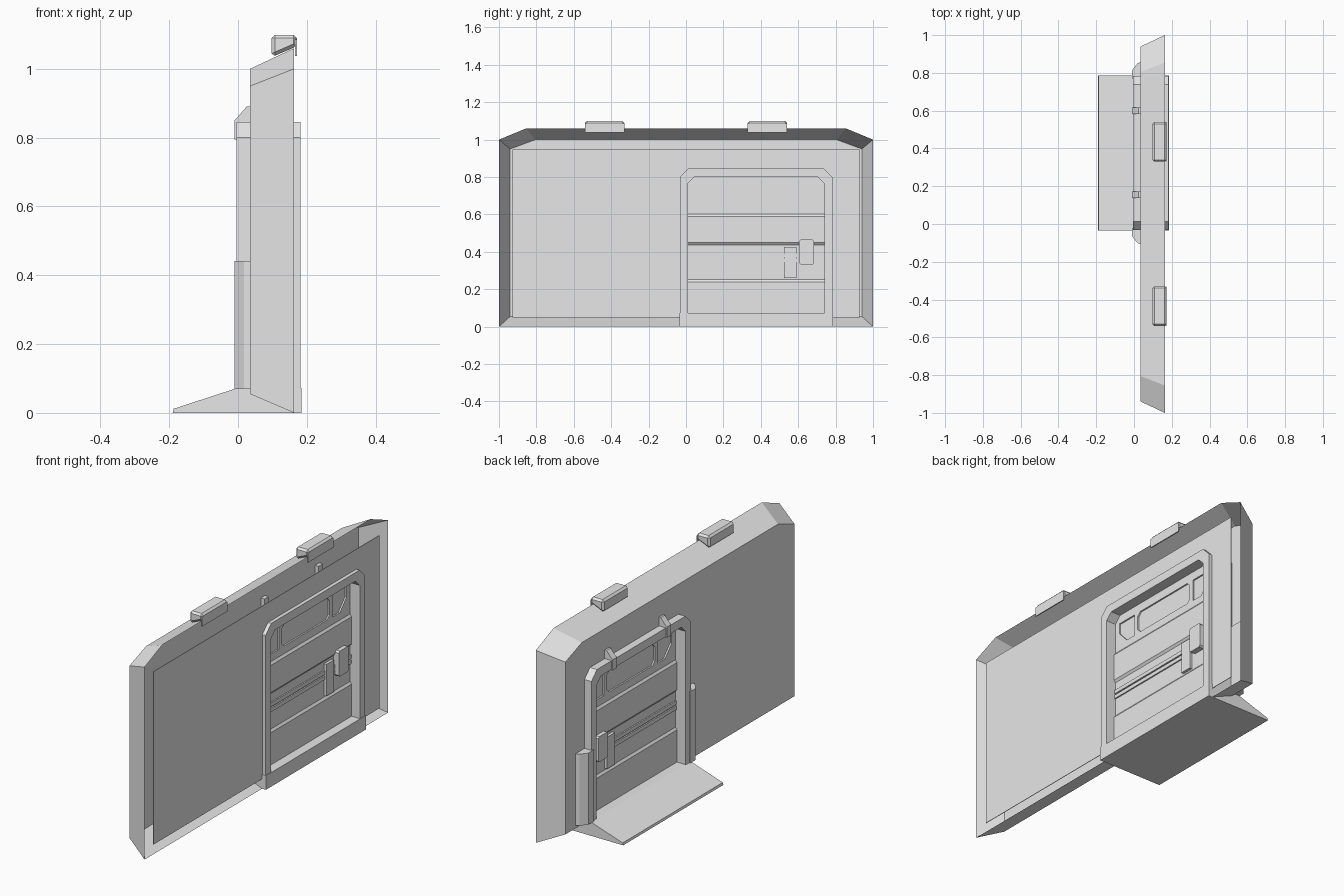
import bpy
import bmesh
from mathutils import Vector

old = bpy.data.objects.get("Cube")
if old:
    bpy.data.objects.remove(old, do_unlink=True)

grey = bpy.data.materials.new("light_grey")
grey.use_nodes = True
grey.diffuse_color = (0.8, 0.8, 0.8, 1)
grey.node_tree.nodes["Principled BSDF"].inputs["Base Color"].default_value = (0.8, 0.8, 0.8, 1)

MID = 0.375      # centre of the doorway along y
BACK, RIM = 0.035, 0.163


def finish(name, bm):
    bmesh.ops.recalc_face_normals(bm, faces=bm.faces)
    mesh = bpy.data.meshes.new(name)
    bm.to_mesh(mesh)
    bm.free()
    mesh.materials.append(grey)
    obj = bpy.data.objects.new(name, mesh)
    bpy.context.scene.collection.objects.link(obj)
    return obj


def place(axis, p, t):
    """Put a 2D profile point at depth t along an axis."""
    return {"x": (t, p[0], p[1]), "y": (p[0], t, p[1]), "z": (p[0], p[1], t)}[axis]


def prism(name, axis, pts, a, b, bevel=0):
    bm = bmesh.new()
    face = bm.faces.new([bm.verts.new(place(axis, p, a)) for p in pts])
    out = bmesh.ops.extrude_face_region(bm, geom=[face])
    verts = [g for g in out["geom"] if isinstance(g, bmesh.types.BMVert)]
    shift = Vector(place(axis, (0, 0), b - a))
    bmesh.ops.translate(bm, verts=verts, vec=shift)
    obj = finish(name, bm)
    if bevel:
        mod = obj.modifiers.new("bevel", "BEVEL")
        mod.width = bevel
        mod.segments = 1
    return obj


def rect(y0, y1, z0, z1, c=0):
    """Rectangle with optionally chamfered corners."""
    if not c:
        return [(y0, z0), (y1, z0), (y1, z1), (y0, z1)]
    return [(y0 + c, z0), (y1 - c, z0), (y1, z0 + c), (y1, z1 - c),
            (y1 - c, z1), (y0 + c, z1), (y0, z1 - c), (y0, z0 + c)]


def arch(half, z0, top, c):
    """Open doorway outline, from the foot at -y to the foot at +y."""
    return [(MID - half, z0), (MID - half, top - c), (MID - half + c, top),
            (MID + half - c, top), (MID + half, top - c), (MID + half, z0)]


def flip(pts):
    return [(2 * MID - y, z) for y, z in pts]


def hull(half, bottom, shoulder, top, inset):
    """Wall outline with two chamfered top corners."""
    return [(half, bottom), (half, shoulder), (half - inset, top),
            (inset - half, top), (-half, shoulder), (-half, bottom)]


# Wall shell: back plate with a doorway notch and a flared open rim
bm = bmesh.new()
inner = [bm.verts.new((BACK, y, z)) for y, z in hull(0.94, 0.055, 0.95, 1.0, 0.135)]
outer = [bm.verts.new((RIM, y, z)) for y, z in hull(1.0, 0.0, 1.0, 1.06, 0.145)]
notch = [bm.verts.new((BACK, y, z)) for y, z in arch(0.385, 0.055, 0.825, 0.04)]
bm.faces.new(inner + notch)
bm.faces.new((inner[5], notch[0], notch[-1], inner[0], outer[0], outer[5]))
for i in range(5):
    bm.faces.new((inner[i], inner[i + 1], outer[i + 1], outer[i]))
finish("wall_shell", bm)

# Inner panel, set inside the rim with a gap around it
prism("inner_panel", "x",
      [(0.927, 0.05), (0.927, 0.948), (-0.927, 0.948), (-0.927, 0.05)]
      + arch(0.385, 0.05, 0.825, 0.04),
      RIM - 0.003, RIM)

# Door frame running through the wall
prism("door_frame", "x", arch(0.408, 0.06, 0.845, 0.045) + arch(0.365, 0.06, 0.8, 0.035)[::-1],
      -0.005, 0.182)

# Sill and ramp in one wedge
prism("sill_ramp", "y",
      [(-0.19, 0), (0.185, 0), (0.185, 0.073), (0.0, 0.073), (-0.187, 0.012)], -0.035, 0.787)

# Door leaf: stepped on both sides
CX, PROUD, SUNK = 0.09, 0.045, 0.036
steps = [(PROUD, 0.065), (PROUD, 0.24), (SUNK, 0.252), (SUNK, 0.437),
         (PROUD, 0.449), (PROUD, 0.59), (SUNK, 0.602), (SUNK, 0.805)]
door = prism("door_leaf", "y",
             [(CX + d, z) for d, z in steps] + [(CX - d, z) for d, z in reversed(steps)],
             MID - 0.368, MID + 0.368)

# Sunken window recesses in the door, on both faces
side = [(0.04, 0.755), (0.155, 0.755), (0.155, 0.64), (0.095, 0.64), (0.04, 0.7)]
for label, shape in (("middle", rect(0.178, 0.572, 0.642, 0.755, 0.02)),
                     ("near", side), ("far", flip(side))):
    for face, s in (("front", 1), ("back", -1)):
        cutter = prism(f"{label}_{face}_recess_cutter", "x", shape,
                       CX + s * (SUNK - 0.008), CX + s * (SUNK + 0.03))
        cutter.hide_render = True
        cutter.hide_viewport = True
        cut = door.modifiers.new(cutter.name, "BOOLEAN")
        cut.operation = "DIFFERENCE"
        cut.solver = "EXACT"
        cut.object = cutter

# Rails, latch plate and handle on both door faces
for face, s in (("front", 1), ("back", -1)):
    for i, z in enumerate((0.345, 0.372)):
        prism(f"{face}_door_rail_{i + 1}", "x", rect(MID - 0.366, MID + 0.366, z, z + 0.02),
              CX + s * 0.03, CX + s * 0.043)
    prism(f"{face}_latch_plate", "x", rect(0.525, 0.59, 0.26, 0.425),
          CX + s * 0.03, CX + s * 0.05)
    prism(f"{face}_handle", "x", rect(0.605, 0.685, 0.333, 0.465, 0.008),
          CX + s * 0.03, CX + s * 0.066)

# Chamfered guard boxes beside the frame at the back
guard = [(-0.01, 0.77), (-0.01, 0.815), (0.018, 0.85), (0.04, 0.86), (0.04, 0.77)]
prism("left_guard", "z", guard, 0.07, 0.442)
prism("right_guard", "z", [(x, 2 * MID - y) for x, y in guard], 0.07, 0.442)

# Clips hooked over the frame top
for label, y in (("near", 0.155), ("far", 0.6)):
    prism(f"{label}_frame_clip", "y",
          [(-0.01, 0.795), (-0.01, 0.85), (0.025, 0.89), (0.055, 0.89), (0.055, 0.795)],
          y - 0.017, y + 0.017)

# Lugs seated on the sloped top edge, each with a lip over the rim
for label, y in (("near", -0.435), ("far", 0.435)):
    prism(f"{label}_top_lug", "y",
          [(0.098, 1.034), (0.098, 1.099), (0.172, 1.099), (0.172, 1.066)],
          y - 0.105, y + 0.105, 0.01)
    prism(f"{label}_lug_lip", "x", rect(y - 0.105, y + 0.105, 1.037, 1.085), 0.166, 0.172)
